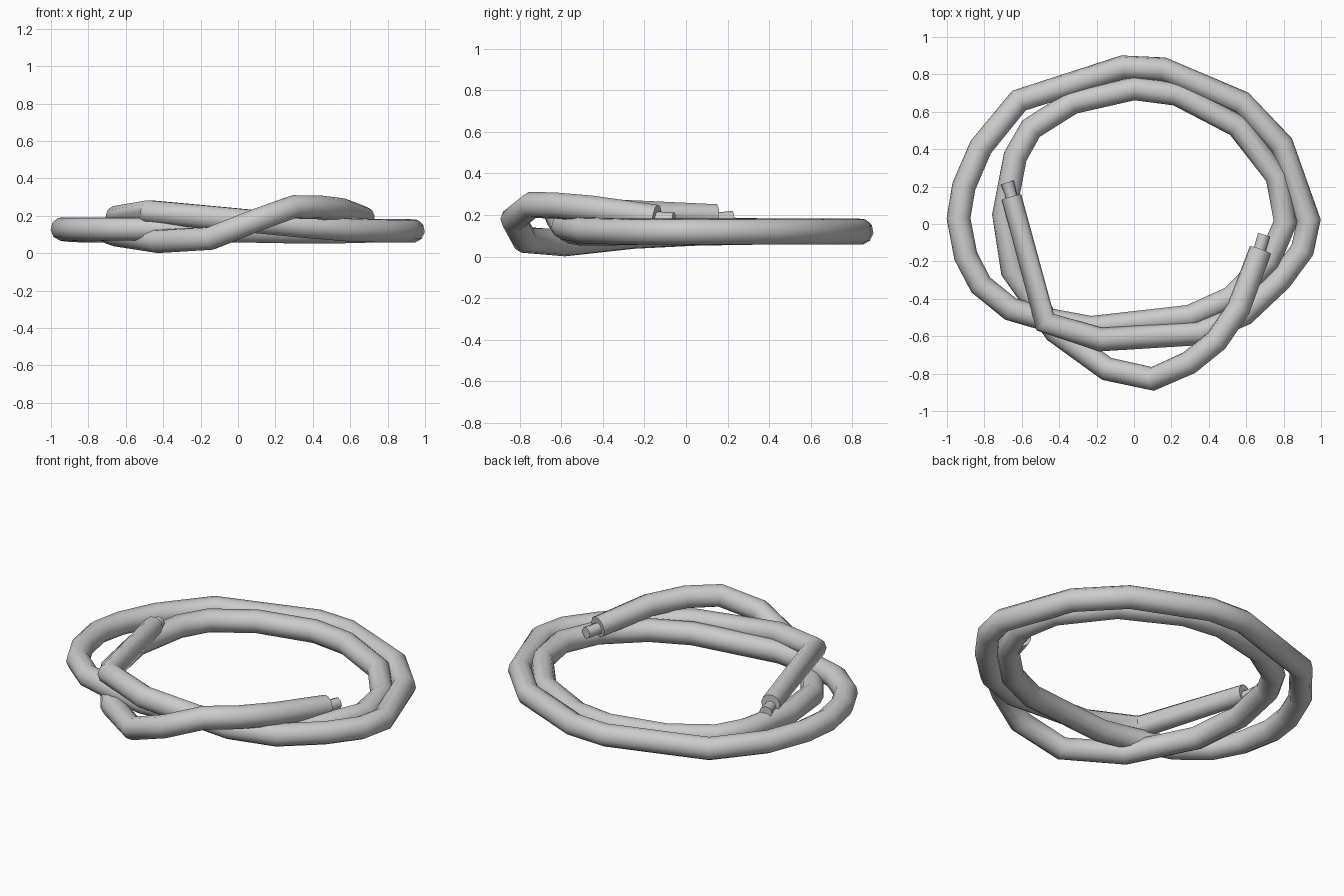
import bpy

R = 0.064


def tube(name, pts, radii, sides_res=3):
    """Sweep a round section along a polyline and make it a mesh."""
    cu = bpy.data.curves.new(name, 'CURVE')
    cu.dimensions = '3D'
    cu.bevel_depth = 1.0
    cu.bevel_resolution = sides_res
    cu.use_fill_caps = True
    sp = cu.splines.new('POLY')
    sp.points.add(len(pts) - 1)
    for p, co, r in zip(sp.points, pts, radii):
        p.co = (*co, 1)
        p.radius = r
    ob = bpy.data.objects.new(name, cu)
    bpy.context.collection.objects.link(ob)
    bpy.ops.object.select_all(action='DESELECT')
    bpy.context.view_layer.objects.active = ob
    ob.select_set(True)
    bpy.ops.object.convert(target='MESH')
    bpy.ops.object.shade_smooth_by_angle(angle=0.9)
    return ob


# Left loose end, lying over the coil and feeding into the outer ring
left_end = [(-0.655, 0.145, 0.2), (-0.475, -0.525, 0.222), (-0.18, -0.618, 0.195),
            (0.35, -0.585, 0.145)]
# Outer ring, counter-clockwise
outer = [(0.59, -0.48, 0.125), (0.78, -0.30, 0.12), (0.90, -0.14, 0.12), (0.935, 0.02, 0.12),
         (0.79, 0.425, 0.12), (0.575, 0.65, 0.12), (0.155, 0.828, 0.12),
         (-0.06, 0.838, 0.12), (-0.615, 0.66, 0.12), (-0.82, 0.41, 0.12),
         (-0.91, 0.20, 0.125), (-0.938, 0.03, 0.13), (-0.90, -0.17, 0.13),
         (-0.82, -0.325, 0.13), (-0.66, -0.455, 0.13), (-0.45, -0.515, 0.13)]
# Inner ring
inner = [(-0.23, -0.555, 0.125), (0.30, -0.495, 0.115), (0.52, -0.395, 0.115),
         (0.72, -0.2, 0.12), (0.81, 0.01, 0.12), (0.765, 0.255, 0.12),
         (0.555, 0.525, 0.12), (0.23, 0.695, 0.12), (0.0, 0.725, 0.12),
         (-0.33, 0.65, 0.12), (-0.55, 0.51, 0.12), (-0.635, 0.36, 0.12),
         (-0.695, 0.05, 0.115), (-0.65, -0.25, 0.1)]
# Right loose end, passing under and then over the coil
right_end = [(-0.42, -0.575, 0.064), (-0.145, -0.775, 0.08), (0.1, -0.828, 0.178),
             (0.295, -0.742, 0.248), (0.44, -0.625, 0.245), (0.56, -0.45, 0.23),
             (0.675, -0.14, 0.19)]

path = left_end + outer + inner + right_end
radii = [R] * len(path)
radii[0] = 0.054
radii[-1] = 0.06
tube("coiled_cable", path, radii)

# Thin core sticking out of each end
tube("left_core", [(-0.645, 0.1, 0.185), (-0.66, 0.165, 0.183), (-0.677, 0.222, 0.182)],
     [0.034, 0.031, 0.037], 2)
tube("right_core", [(0.66, -0.18, 0.185), (0.695, -0.058, 0.18)], [0.033, 0.033], 2)
